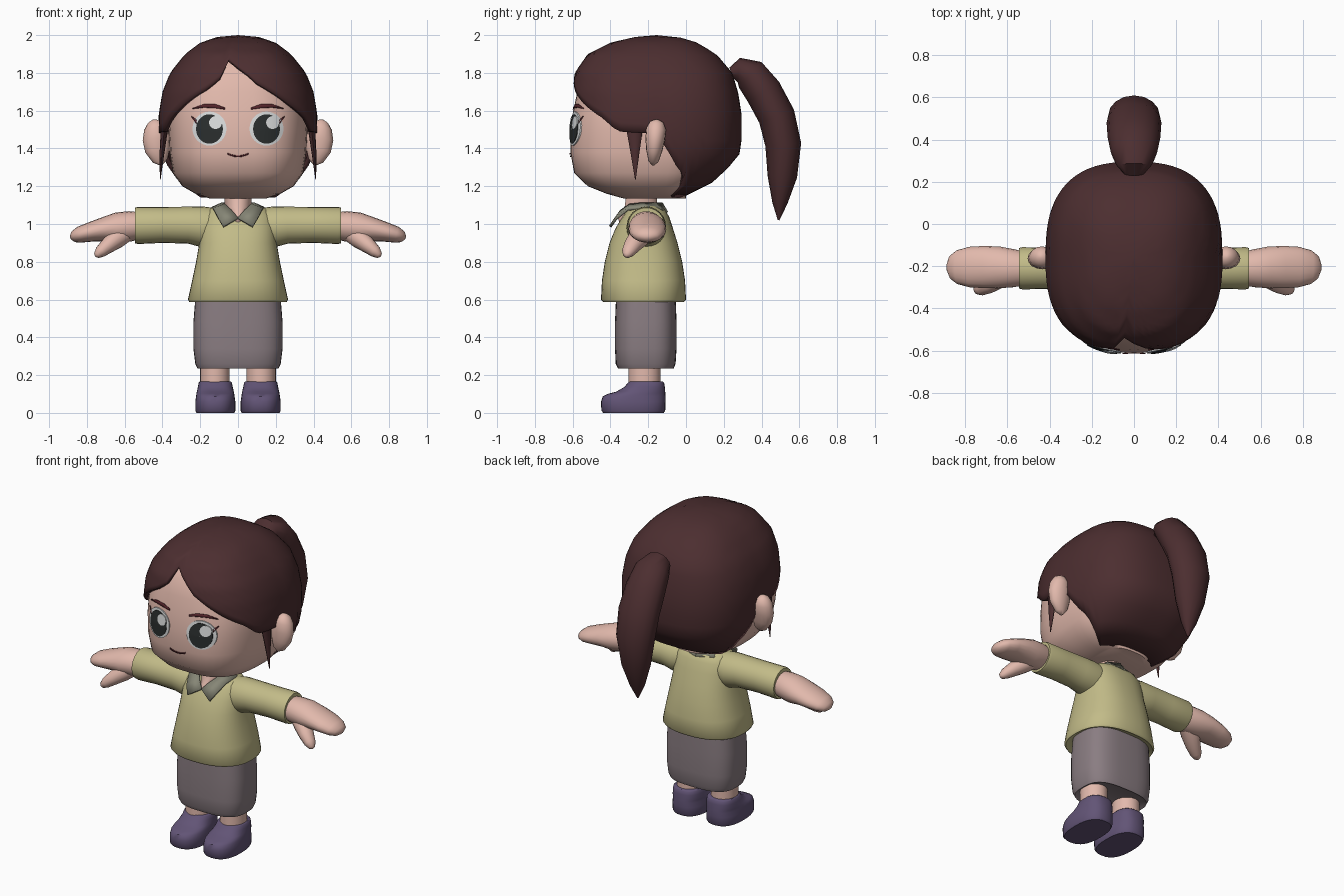
import bpy, bmesh, math
from mathutils import Vector


def material(name, *srgb):
    m = bpy.data.materials.new(name)
    m.diffuse_color = [(c / 255 / 12.92 if c < 11 else ((c / 255 + .055) / 1.055) ** 2.4) for c in srgb] + [1]
    return m


SKIN = material("skin", 226, 185, 172)
HAIR = material("dark_brown", 76, 46, 48)
SHIRT = material("olive_yellow", 194, 187, 136)
COLLAR = material("grey_green", 134, 134, 118)
SKIRT = material("grey_mauve", 138, 125, 130)
SHOE = material("purple", 98, 84, 118)
WHITE = material("eye_white", 218, 220, 220)
BLACK = material("eye_black", 42, 46, 46)
BROW = material("maroon", 84, 36, 42)


def make(name, verts, faces, mat, angle=45, thick=0):
    me = bpy.data.meshes.new(name)
    me.from_pydata([tuple(v) for v in verts], [], faces)
    bm = bmesh.new()
    bm.from_mesh(me)
    bmesh.ops.remove_doubles(bm, verts=bm.verts, dist=1e-5)
    bmesh.ops.recalc_face_normals(bm, faces=bm.faces)
    bm.to_mesh(me)
    bm.free()
    me.materials.append(mat)
    ob = bpy.data.objects.new(name, me)
    bpy.context.collection.objects.link(ob)
    bpy.ops.object.select_all(action='DESELECT')
    ob.select_set(True)
    bpy.context.view_layer.objects.active = ob
    bpy.ops.object.shade_smooth_by_angle(angle=math.radians(angle))
    if thick:
        mod = ob.modifiers.new("thickness", 'SOLIDIFY')
        mod.thickness, mod.offset = thick, -1
    return ob


def skin(name, rows, mat, caps=True, **kw):
    """Join closed rows of points into a surface."""
    n = len(rows[0])
    verts = [p for r in rows for p in r]
    faces = [(j * n + i, j * n + (i + 1) % n, (j + 1) * n + (i + 1) % n, (j + 1) * n + i)
             for j in range(len(rows) - 1) for i in range(n)]
    if caps:
        faces += [tuple(range(n)), tuple(range(len(verts) - n, len(verts)))]
    return make(name, verts, faces, mat, **kw)


def interp(table, t):
    for a, b in zip(table, table[1:]):
        if t <= b[0]:
            k = max(0, (t - a[0]) / (b[0] - a[0]))
            return [p + (q - p) * k for p, q in zip(a[1:], b[1:])]
    return list(table[-1][1:])


def oval(z, front, back, w, a, e, cx=0, cy=None):
    """Point on a rounded outline, angle a counted from the front."""
    cy = (front + back) / 2 if cy is None else cy
    s, c = math.sin(a), math.cos(a)
    x = math.copysign(abs(s) ** (2 / e), s) * w
    y = math.copysign(abs(c) ** (2 / e), c) * ((cy - front) if c > 0 else (back - cy))
    return (cx + x, cy - y, z)


def loft(name, table, mat, e=2, n=32, cx=0, cy=None, **kw):
    return skin(name, [[oval(*r, math.tau * i / n, e, cx, cy) for i in range(n)] for r in table], mat, **kw)


def tube(name, pts, mat, ref=(1, 0, 0), n=16, mirror=1, **kw):
    """Oval tube through (x, y, z, radius along ref, other radius)."""
    P = [Vector(p[:3]) for p in pts]
    rows = []
    for i, p in enumerate(pts):
        t = (P[min(i + 1, len(P) - 1)] - P[max(i - 1, 0)]).normalized()
        u = Vector(ref)
        u = (u - t * u.dot(t)).normalized()
        v = t.cross(u)
        ring = [P[i] + u * p[3] * math.cos(math.tau * k / n) + v * p[4] * math.sin(math.tau * k / n) for k in range(n)]
        rows.append([(q.x * mirror, q.y, q.z) for q in ring])
    return skin(name, rows, mat, **kw)


# Head
CY, HE = -.155, 2.8
head = [(1.135, -.33, 0, .15), (1.16, -.42, .0, .225), (1.2, -.52, .05, .295), (1.27, -.592, .1, .345),
        (1.38, -.612, .16, .362), (1.5, -.61, .18, .368), (1.6, -.597, .18, .365), (1.7, -.575, .18, .34),
        (1.8, -.545, .15, .3), (1.88, -.48, .08, .22), (1.93, -.3, -.05, .08)]
loft("head", head, SKIN, HE, 48, cy=CY)


def on_face(x, z, off):
    f, b, w = interp(head, z)
    return (x, CY - (CY - f) * (1 - min(1, abs(x) / w) ** HE) ** (1 / HE) - off, z)


# Eyes laid on the face
def disc(name, cx, cz, r, off, mat, rz=None):
    rows = [[on_face(cx + r * k * math.sin(math.tau * i / 32), cz + (rz or r) * k * math.cos(math.tau * i / 32), off)
             for i in range(32)] for k in (1, .8, .6, .4, .2, .02)]
    rows.insert(0, [(x, y + off + .004, z) for x, y, z in rows[0]])
    skin(name, rows, mat, caps=False)


# Thin painted strokes on the face
def stroke(name, pts, mat, off=.006):
    top = [on_face(x, z + h, off) for x, z, h in pts]
    low = [on_face(x, z - h, off) for x, z, h in pts]
    n = len(pts)
    make(name, top + low, [(i, i + 1, n + i + 1, n + i) for i in range(n - 1)], mat, thick=.004)


for s, side in ((-1, "left"), (1, "right")):
    disc("eye_white_" + side, s * .151, 1.505, .09, .006, WHITE)
    disc("pupil_" + side, s * .151, 1.503, .071, .009, BLACK, .078)
    disc("eye_glint_" + side, s * .151 + .032, 1.537, .034, .012, WHITE)
    stroke("eyebrow_" + side, [(s * x, z, h) for x, z, h in
           ((.07, 1.612, .005), (.12, 1.624, .01), (.18, 1.626, .009), (.24, 1.612, .002))], BROW)
    stroke("eyelash_" + side, [(s * x, z, h) for x, z, h in
           ((.22, 1.54, .012), (.232, 1.553, .007), (.247, 1.57, .002))], BROW)
stroke("mouth", [(x / 100, 1.358 + .014 * (x / 5.5) ** 2, .004) for x in (-5.5, -4, -2, 0, 2, 4, 5.5)], BROW)

# Hair cap with a lower edge that parts over the forehead
cap = [(1.14, -.5, -.02, .22), (1.22, -.53, .14, .33), (1.35, -.56, .28, .4), (1.45, -.59, .295, .418),
       (1.58, -.603, .295, .42), (1.7, -.608, .275, .4), (1.8, -.59, .245, .36), (1.9, -.52, .16, .28),
       (1.96, -.4, .06, .2), (1.99, -.27, -.04, .11), (2, CY, CY, 0)]
edge = [(-180, 1.14), (-120, 1.14), (-108, 1.26), (-97, 1.33), (-90, 1.48), (-68, 1.49), (-55, 1.56), (-40, 1.63),
        (-18, 1.72), (-10, 1.77), (-5, 1.87), (0, 1.83), (10, 1.745), (34, 1.64), (56, 1.56), (68, 1.49),
        (90, 1.48), (97, 1.33), (108, 1.26), (120, 1.14), (180, 1.14)]
rows = []
for j in range(17):
    row = []
    for d in range(-180, 180, 5):
        z = 2 - (2 - interp(edge, d)[0]) * (j / 16) ** 1.5
        row.append(oval(z, *interp(cap, z), math.radians(d), 2.6, 0, CY))
    rows.append(row)
skin("hair_cap", rows, HAIR, caps=False, thick=.025, angle=60)

# Ponytail
tube("ponytail", [(0, .24, 1.80, .05, .03), (0, .28, 1.815, .085, .065), (0, .34, 1.79, .11, .09),
                  (0, .41, 1.70, .125, .098), (0, .48, 1.57, .13, .098), (0, .515, 1.42, .122, .095),
                  (0, .51, 1.25, .092, .078), (0, .497, 1.11, .048, .04), (0, .49, 1.02, .004, .004)], HAIR)

# Neck, shirt and skirt
loft("neck", [(1.0, -.35, -.14, .04), (1.035, -.362, -.14, .05), (1.09, -.325, -.15, .07), (1.2, -.31, -.16, .075)], SKIN)
loft("shirt", [(.605, -.40, -.05, .225), (.588, -.44, -.01, .258), (.6, -.45, 0, .265), (.7, -.445, -.005, .243),
               (.8, -.43, -.02, .222), (.9, -.405, -.045, .205), (.98, -.372, -.07, .2), (1.04, -.335, -.09, .19),
               (1.075, -.31, -.11, .16), (1.095, -.28, -.14, .11)], SHIRT, 2.4, 40)
loft("skirt", [(.25, -.34, -.09, .19), (.235, -.36, -.065, .215), (.26, -.372, -.055, .226), (.34, -.376, -.05, .236),
               (.48, -.376, -.05, .236), (.62, -.37, -.055, .225)], SKIRT, 3, 40)

# Collar: inner and outer edge, front point to back
half = [((0, -.377, 1.035), (.078, -.408, .99)), ((.035, -.348, 1.075), (.105, -.375, 1.035)),
        ((.07, -.30, 1.107), (.132, -.31, 1.085)), ((.085, -.23, 1.115), (.14, -.22, 1.09)),
        ((.07, -.16, 1.115), (.11, -.125, 1.075)), ((0, -.125, 1.115), (0, -.095, 1.065))]
for s, side in ((-1, "left"), (1, "right")):
    pts = [(s * x, y, z) for pair in half for x, y, z in pair]
    make("collar_" + side, pts, [(2 * i, 2 * i + 1, 2 * i + 3, 2 * i + 2) for i in range(5)], COLLAR, thick=.015)

# Paired parts
for s, side in ((-1, "left"), (1, "right")):
    tube("ear_" + side, [(.405, -.175, 1.312, .008, .008), (.412, -.172, 1.335, .04, .028), (.426, -.168, 1.39, .066, .043),
                         (.432, -.163, 1.45, .073, .052), (.437, -.158, 1.505, .06, .052),
                         (.442, -.155, 1.54, .035, .035), (.444, -.154, 1.553, .008, .008)], SKIN, mirror=s)
    tube("side_lock_" + side, [(.385, -.27, 1.56, .022, .05), (.392, -.272, 1.48, .018, .04),
                               (.402, -.27, 1.38, .013, .024), (.412, -.268, 1.235, .002, .002)], HAIR, n=8, mirror=s)
    tube("sleeve_" + side, [(.08, -.21, .99, .09, .09), (.19, -.21, .985, .105, .108), (.26, -.21, .994, .1, .098),
                            (.4, -.21, .995, .098, .095), (.53, -.21, .992, .1, .098), (.545, -.21, .992, .096, .094),
                            (.546, -.21, .992, .08, .078), (.53, -.21, .992, .075, .072)],
         SHIRT, (0, 1, 0), 24, s)
    tube("hand_" + side, [(.51, -.212, .992, .078, .07), (.57, -.21, .988, .09, .08), (.64, -.206, .98, .099, .081),
                          (.71, -.204, .972, .1, .064), (.78, -.204, .958, .096, .052), (.84, -.205, .943, .08, .043),
                          (.872, -.206, .932, .055, .03), (.887, -.207, .927, .015, .01)], SKIN, (0, 1, 0), 20, s)
    tube("thumb_" + side, [(.58, -.22, .965, .05, .05), (.64, -.25, .925, .056, .054), (.69, -.285, .885, .046, .042),
                           (.728, -.305, .853, .036, .032), (.748, -.315, .834, .02, .018),
                           (.754, -.318, .828, .004, .004)], SKIN, (0, 1, 0), 14, s)
    loft("leg_" + side, [(.12, -.305, -.135, .078), (.28, -.305, -.135, .078)], SKIN, cx=s * .122, n=24)
    loft("shoe_" + side, [(0, -.438, -.118, .1), (.012, -.448, -.11, .106), (.06, -.45, -.108, .106),
                          (.088, -.44, -.108, .102), (.102, -.41, -.109, .1), (.112, -.37, -.11, .098),
                          (.138, -.325, -.112, .092), (.16, -.308, -.116, .088), (.166, -.3, -.122, .082)],
         SHOE, 2.5, 32, s * .12)
